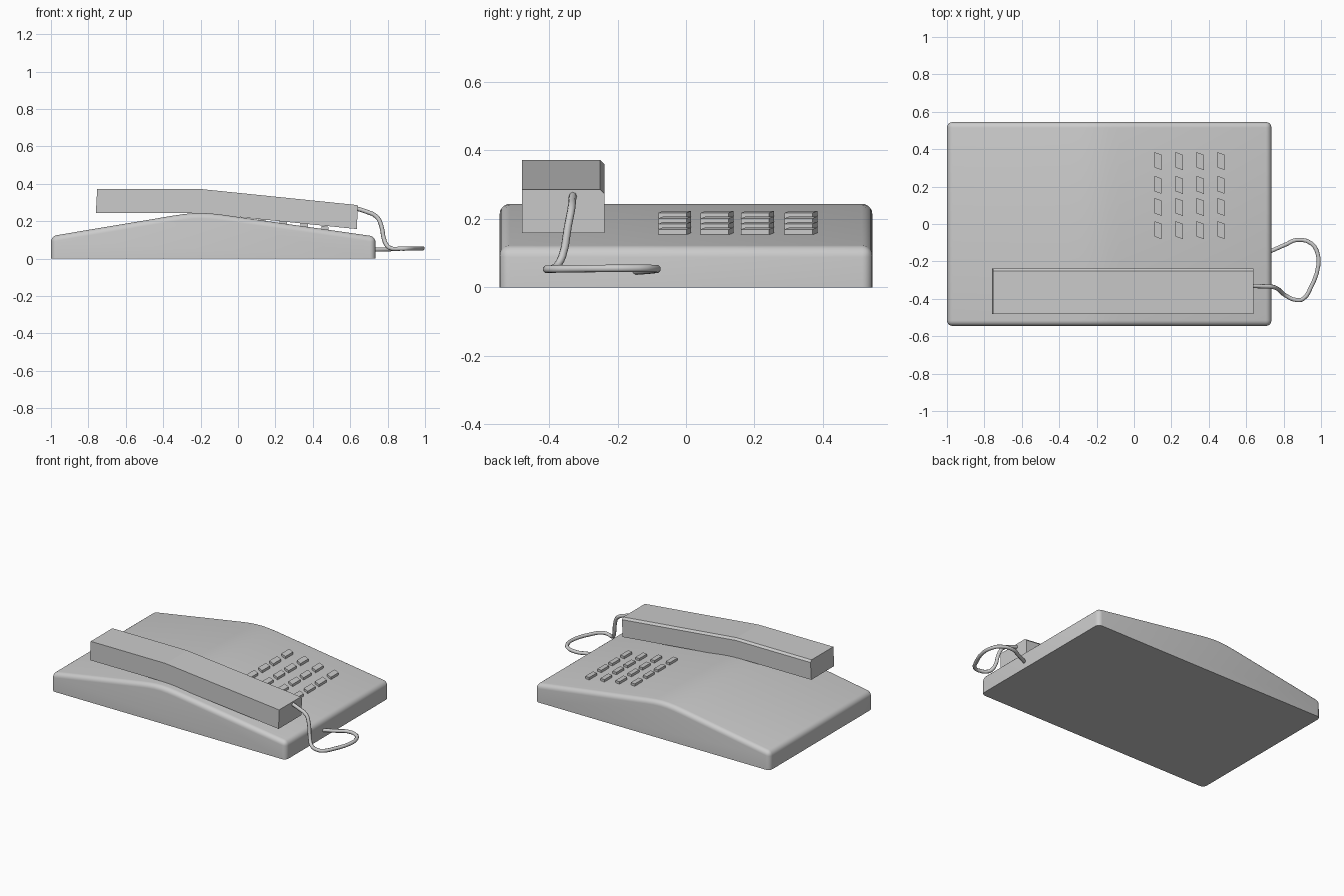
import bpy, bmesh, math
from mathutils import Vector

if "Cube" in bpy.data.objects:
    bpy.data.objects.remove(bpy.data.objects["Cube"])


def add_object(name, bm):
    bmesh.ops.recalc_face_normals(bm, faces=bm.faces[:])
    me = bpy.data.meshes.new(name)
    bm.to_mesh(me)
    bm.free()
    ob = bpy.data.objects.new(name, me)
    bpy.context.collection.objects.link(ob)
    return ob


def select_only(ob):
    bpy.ops.object.select_all(action='DESELECT')
    ob.select_set(True)
    bpy.context.view_layer.objects.active = ob


def extrude_profile(profile, y0, y1):
    """Extrude an x-z outline along y."""
    bm = bmesh.new()
    face = bm.faces.new([bm.verts.new((x, y0, z)) for x, z in profile])
    ext = bmesh.ops.extrude_face_region(bm, geom=[face])
    for v in ext['geom']:
        if isinstance(v, bmesh.types.BMVert):
            v.co.y = y1
    bm.normal_update()
    return bm


# Wedge body: two slopes meeting in a soft ridge, rounded rim and corners
X0, X1, Y = -1.0, 0.735, 0.545
body = [(X0, 0), (X0, 0.12), (-0.35, 0.229), (-0.29, 0.238), (-0.24, 0.243),
        (-0.19, 0.244), (-0.14, 0.241), (-0.08, 0.234), (X1, 0.118), (X1, 0)]
bm = extrude_profile(body, -Y, Y)
rim = []
for e in bm.edges:
    a, b = e.verts[0].co, e.verts[1].co
    along_y = abs(a.y - b.y) > 0.1
    at_end = abs(a.x - b.x) < 1e-5 and min(abs(a.x - X0), abs(a.x - X1)) < 1e-5
    on_floor = max(a.z, b.z) < 1e-5
    if not on_floor and (not along_y or (at_end and a.z > 0.05)):
        rim.append(e)
bmesh.ops.bevel(bm, geom=rim, offset=0.03, offset_type='OFFSET', segments=5,
                profile=0.5, affect='EDGES', clamp_overlap=True)
base = add_object("phone_body", bm)
select_only(base)
bpy.ops.object.shade_smooth_by_angle(angle=math.radians(35))

# Handset: bent bar with a small chamfer on its rear top edge
bar = [(-0.76, 0.245), (-0.753, 0.372), (-0.2, 0.372), (0.64, 0.286),
       (0.636, 0.158), (-0.22, 0.245)]
bm = extrude_profile(bar, -0.48, -0.238)
tops = set(bar[1:4])
edges = [e for e in bm.edges if all(
    v.co.y > -0.3 and any(abs(v.co.x - x) + abs(v.co.z - z) < 1e-4 for x, z in tops)
    for v in e.verts)]
bmesh.ops.bevel(bm, geom=edges, offset=0.013, segments=1, affect='EDGES')
add_object("handset", bm)

# Keypad: slightly skewed keys following the slope
SLOPE = (0.118 - 0.234) / (X1 + 0.08)
bm = bmesh.new()
for kx in (0.129, 0.242, 0.354, 0.466):
    for ky in (0.336, 0.209, 0.091, -0.033):
        for v in bmesh.ops.create_cube(bm, size=1)['verts']:
            dx, dy, dz = v.co
            x = kx + dx * 0.038
            y = ky + dy * 0.082 - dx * 0.014
            surface = 0.234 + SLOPE * (x + 0.08)
            v.co = Vector((x, y, surface + (0.016 if dz > 0 else -0.015)))
add_object("keypad_buttons", bm)

# Cord looping from the handset end back to the body
path = [(0.62, -0.33, 0.272), (0.68, -0.333, 0.253), (0.74, -0.336, 0.225),
        (0.765, -0.345, 0.18), (0.785, -0.362, 0.09), (0.81, -0.382, 0.058),
        (0.87, -0.407, 0.053), (0.905, -0.4, 0.053), (0.945, -0.34, 0.054),
        (0.985, -0.225, 0.055), (0.982, -0.16, 0.055), (0.95, -0.105, 0.055),
        (0.87, -0.085, 0.053), (0.815, -0.108, 0.05), (0.72, -0.15, 0.047)]
cu = bpy.data.curves.new("cord", 'CURVE')
cu.dimensions = '3D'
cu.bevel_depth = 0.0115
cu.bevel_resolution = 2
cu.use_fill_caps = True
cu.resolution_u = 3
sp = cu.splines.new('BEZIER')
sp.bezier_points.add(len(path) - 1)
for p, co in zip(sp.bezier_points, path):
    p.co = co
    p.handle_left_type = p.handle_right_type = 'AUTO'
cord = bpy.data.objects.new("cord", cu)
bpy.context.collection.objects.link(cord)
select_only(cord)
bpy.ops.object.convert(target='MESH')
bpy.ops.object.shade_smooth_by_angle(angle=math.radians(50))
